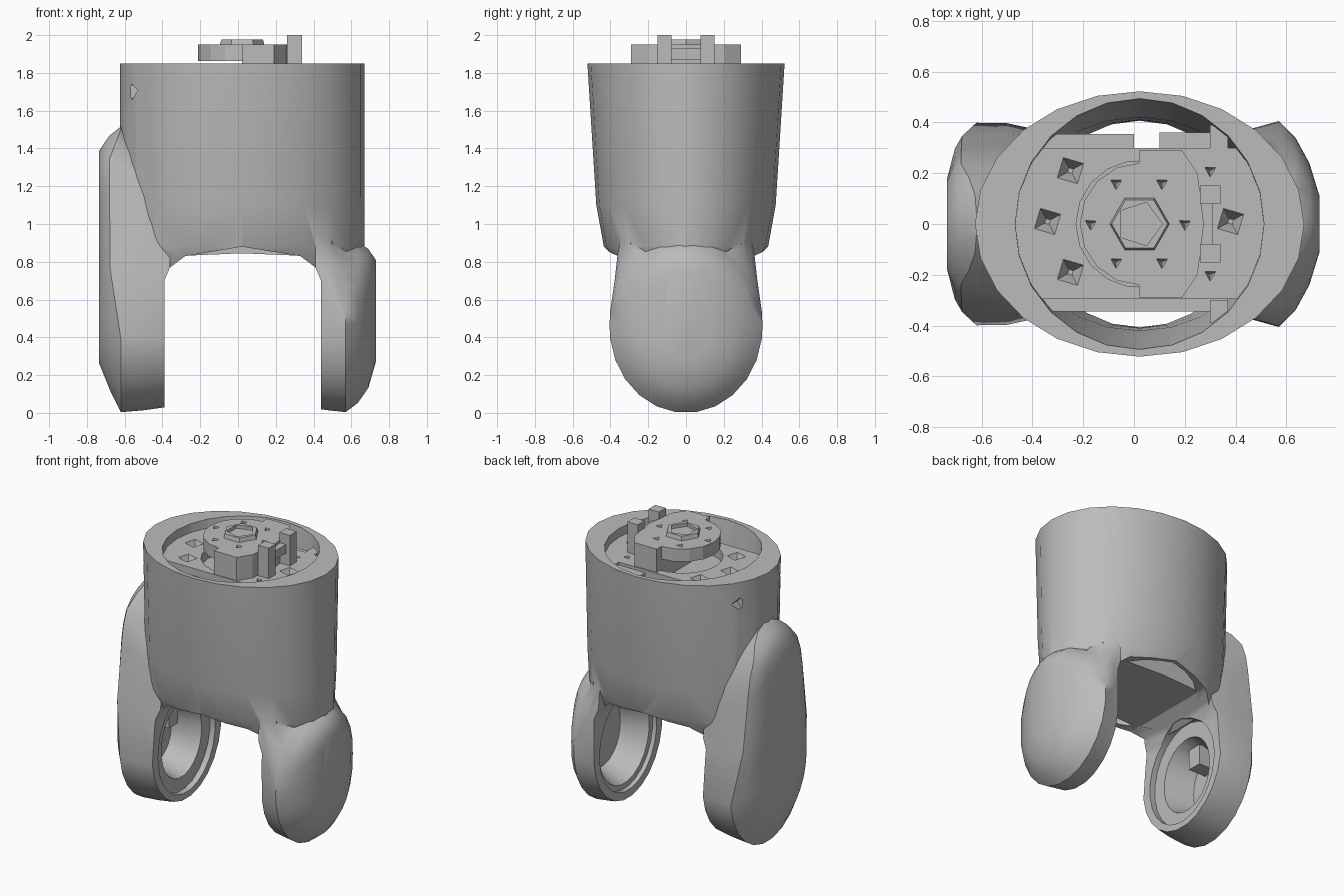
import bpy, bmesh
from math import sin, cos, pi, copysign
from mathutils import Vector

if "Cube" in bpy.data.objects:
    bpy.data.objects.remove(bpy.data.objects["Cube"])

grey = bpy.data.materials.new("plain_grey")
grey.use_nodes = True
grey.diffuse_color = (0.5, 0.5, 0.5, 1)
grey.node_tree.nodes["Principled BSDF"].inputs["Base Color"].default_value = (0.5, 0.5, 0.5, 1)

CX = 0.022  # axis of the sleeve


def loft(name, rings):
    """Closed solid through rings that all have the same number of points."""
    bm = bmesh.new()
    rows = [[bm.verts.new(p) for p in ring] for ring in rings]
    n = len(rows[0])
    for a, b in zip(rows, rows[1:]):
        for i in range(n):
            bm.faces.new((a[i], a[(i + 1) % n], b[(i + 1) % n], b[i]))
    bm.faces.new(rows[0])
    bm.faces.new(rows[-1])
    bmesh.ops.recalc_face_normals(bm, faces=bm.faces)
    mesh = bpy.data.meshes.new(name)
    bm.to_mesh(mesh)
    bm.free()
    ob = bpy.data.objects.new(name, mesh)
    bpy.context.collection.objects.link(ob)
    mesh.materials.append(grey)
    return ob


def ellipse(z, rx, ry, x=CX, y=0, n=24, turn=0):
    return [Vector((x + rx * cos(turn + 2 * pi * i / n), y + ry * sin(turn + 2 * pi * i / n), z))
            for i in range(n)]


def lobe(x, ry, z0, z1, lean=0, waist=0, n=24):
    """Upright capsule ring across x; lean pushes the upper part outward, waist narrows it."""
    mid, half = (z0 + z1) / 2, (z1 - z0) / 2
    rz = min(half, ry * 1.12)
    arc = [2 * pi * (i + 0.5) / n for i in range(n)]
    points = [(ry * cos(a), mid + rz * sin(a) + copysign(half - rz, sin(a))) for a in arc]
    points.insert(n // 2, (-ry, mid))
    points.append((ry, mid))
    ring = []
    for y, z in points:
        rise = min(max((z - 0.44) / 0.34, 0), 1)
        narrow = 1 - waist * min(max((z - 0.44) / 0.6, 0), 1)
        top = min(1, max(0, 1 - (z - 1.35) / 0.15))
        ring.append(Vector((x + lean * rise * top, y * narrow, z)))
    return ring


def prism(name, outline, lo, hi, axis="z"):
    if axis == "z":
        return loft(name, [[(x, y, h) for x, y in outline] for h in (lo, hi)])
    return loft(name, [[(x, h, z) for x, z in outline] for h in (lo, hi)])


def box(name, x0, x1, y0, y1, z0, z1):
    return prism(name, [(x0, y0), (x1, y0), (x1, y1), (x0, y1)], z0, z1)


def combine(ob, other, operation="DIFFERENCE"):
    """Apply a boolean and discard the helper."""
    mod = ob.modifiers.new("boolean", "BOOLEAN")
    mod.operation, mod.solver, mod.object = operation, "EXACT", other
    bpy.context.view_layer.objects.active = ob
    bpy.ops.object.modifier_apply(modifier=mod.name)
    bpy.data.objects.remove(other)


def pit(ob, x, y, z, r, depth, n=4):
    """Pointed screw pit in a top face."""
    combine(ob, loft("pit", [ellipse(z + 0.01, r, r, x, y, n, 0.5),
                             ellipse(z - depth, r * 0.2, r * 0.2, x, y, n, 0.5)]))


# Oval sleeve, narrowing front to back toward the fork
housing = loft("fork_housing", [ellipse(z, rx, ry) for z, rx, ry in (
    (0.5, 0.58, 0.31), (0.74, 0.63, 0.36), (0.88, 0.648, 0.435),
    (1.1, 0.648, 0.475), (1.85, 0.648, 0.522))])

# Short round arm on the left, long capsule arm with a slimmer upper half on the right
combine(housing, loft("left_arm", [lobe(*r) for r in (
    (0.41, 0.365, 0.02, 1.2), (0.48, 0.38, 0.01, 1.08), (0.57, 0.405, 0, 0.93),
    (0.635, 0.34, 0.05, 0.91), (0.69, 0.24, 0.13, 0.87), (0.73, 0.11, 0.27, 0.81))]), "UNION")
combine(housing, loft("right_arm", [lobe(*r) for r in (
    (-0.36, 0.37, 0.03, 1.3, 0, 0.2), (-0.5, 0.4, 0.01, 1.42, 0, 0.24),
    (-0.62, 0.402, 0, 1.52, -0.06, 0.26), (-0.675, 0.345, 0.11, 1.47, -0.03, 0.24),
    (-0.735, 0.18, 0.26, 1.39))]), "UNION")

# Arch between the arms
combine(housing, prism("arch", [
    (-0.39, -0.2), (0.44, -0.2), (0.44, 0.7), (0.41, 0.77), (0.33, 0.83), (0.02, 0.88),
    (-0.28, 0.83), (-0.36, 0.77), (-0.39, 0.7)], -0.7, 0.7, "y"))

# Round bore through the sleeve
combine(housing, loft("bore", [ellipse(0.8, 0.4, 0.405), ellipse(1.05, 0.46, 0.41),
                               ellipse(1.3, 0.485, 0.42), ellipse(1.9, 0.49, 0.5)]))

# Bearing recesses on the inner faces of the arms
for x0, x1, ry, z0, z1, taper in (
        (0.4, 0.47, 0.31, 0.07, 0.76, 0), (0.45, 0.64, 0.28, 0.1, 0.73, 0.08),
        (-0.35, -0.43, 0.31, 0.07, 0.78, 0), (-0.42, -0.62, 0.22, 0.16, 0.68, 0.06)):
    combine(housing, loft("recess", [lobe(x0, ry, z0, z1),
                                     lobe(x1, ry - taper, z0 + taper, z1 - taper)]))

# Small side holes near the rim
for side in (-1, 1):
    combine(housing, loft("side_hole", [
        [Vector((-0.56 + 0.03 * dx, side * y, 1.7 + 0.04 * dz))
         for dx, dz in ((-1, 0.2), (0, -1), (1, 0.2), (0, 1))] for y in (0.2, 0.4)]))

box("bearing_key", -0.62, -0.49, -0.05, 0.05, 0.5, 0.64)

# Core block closing the top of the arch
core = prism("core_block", [
    (-0.46, 0.86), (-0.39, 0.75), (-0.28, 0.832), (0.02, 0.845), (0.33, 0.832), (0.44, 0.75),
    (0.5, 0.86), (0.5, 1.7), (-0.46, 1.7)], -0.295, 0.295, "y")

# Mounting plate inside the bore
plate = box("mounting_plate", -0.6, 0.6, -0.295, 0.3, 1.68, 1.79)
combine(plate, loft("trim", [ellipse(z, 0.495, 0.495) for z in (1.6, 1.9)]), "INTERSECT")
combine(plate, loft("hub_pit", [ellipse(z, 0.25, 0.25, n=18) for z in (1.72, 1.9)]))
for x, y in ((-0.25, 0.21), (-0.34, 0.01), (-0.25, -0.19), (0.38, 0.01)):
    pit(plate, x, y, 1.79, 0.065, 0.07)
for y in (-0.2, 0.21):
    pit(plate, 0.3, y, 1.79, 0.03, 0.04, 3)

# Rails beside the plate
box("back_rail_right", -0.37, 0.0, 0.3, 0.355, 1.6, 1.75)
box("back_rail_left", 0.1, 0.37, 0.3, 0.36, 1.6, 1.77)
box("front_rail", -0.37, 0.37, -0.345, -0.295, 1.6, 1.74)
for side in (-1, 1):
    box("rail_bracket", 0.3, 0.37, side * 0.345 - 0.045, side * 0.345 + 0.045, 1.6, 1.79)

# Hub: half-round flange joined to a taller block
arc = [(CX - 0.235 * sin(pi * i / 8), 0.24 * cos(pi * i / 8)) for i in range(9)]
hub = prism("hub_flange", arc + [(0.1, -0.24), (0.1, 0.24)], 1.862, 1.95)
combine(hub, prism("hub_block", [
    (0.02, -0.29), (0.19, -0.29), (0.25, -0.2), (0.275, 0.0), (0.25, 0.2), (0.19, 0.29),
    (0.02, 0.29)], 1.72, 1.95), "UNION")
for x, y in ((-0.07, 0.16), (0.11, 0.16), (0.2, 0), (0.11, -0.15), (-0.07, -0.15), (-0.17, 0)):
    pit(hub, x, y, 1.95, 0.03, 0.04, 3)

# Five-sided socket on the hub
socket = loft("hub_socket", [ellipse(1.94, 0.12, 0.12, n=6), ellipse(1.978, 0.11, 0.11, n=6)])
combine(socket, loft("socket_hole", [ellipse(z, 0.09, 0.09, n=5) for z in (1.955, 2.05)]))

# Pair of posts with a cross bar
for side in (-1, 1):
    box("post", 0.26, 0.34, side * 0.115 - 0.037, side * 0.115 + 0.037, 1.75, 2.0)
box("post_bar", 0.265, 0.31, -0.09, 0.09, 1.87, 1.93)

# Smooth the rounded housing, keeping hard edges
bpy.ops.object.select_all(action="DESELECT")
housing.select_set(True)
bpy.context.view_layer.objects.active = housing
bpy.ops.object.shade_smooth_by_angle(angle=0.6)
